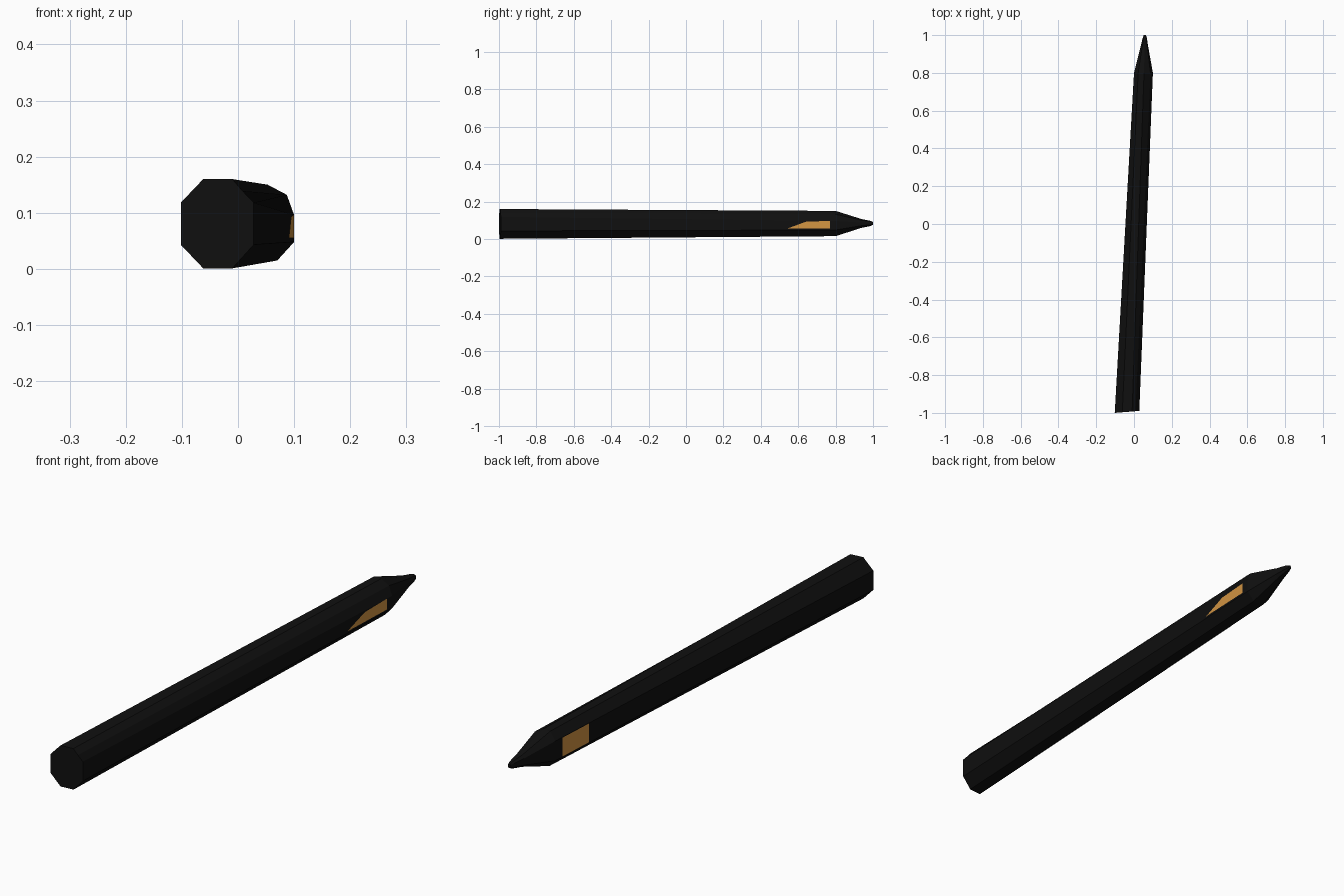
import bpy

if "Cube" in bpy.data.objects:
    bpy.data.objects.remove(bpy.data.objects["Cube"])


def material(name, color):
    m = bpy.data.materials.new(name)
    m.diffuse_color = (*color, 1)
    m.use_nodes = True
    m.node_tree.nodes["Principled BSDF"].inputs["Base Color"].default_value = m.diffuse_color
    return m


def mesh_object(name, verts, faces, mat):
    me = bpy.data.meshes.new(name)
    me.from_pydata(verts, [], faces)
    me.materials.append(mat)
    ob = bpy.data.objects.new(name, me)
    bpy.context.collection.objects.link(ob)
    return ob


def loft(name, rings, mat):
    n = len(rings[0])
    verts = [v for ring in rings for v in ring]
    faces = [(r * n + i, r * n + (i + 1) % n, (r + 1) * n + (i + 1) % n, (r + 1) * n + i)
             for r in range(len(rings) - 1) for i in range(n)]
    last = (len(rings) - 1) * n
    faces += [tuple(reversed(range(n))), tuple(range(last, last + n))]
    return mesh_object(name, verts, faces, mat)


black = material("black", (0.005, 0.005, 0.005))
amber = material("amber", (0.65, 0.3, 0.055))

# Faceted cross-sections (x, z) of the butt and the shoulder
butt = [(-0.062, 0.16), (-0.01, 0.16), (0.008, 0.139), (0.028, 0.118), (0.028, 0.043),
        (-0.01, 0.001), (-0.062, 0.001), (-0.102, 0.043), (-0.102, 0.118)]
shoulder = [(0.022, 0.15), (0.053, 0.15), (0.087, 0.132), (0.1, 0.096), (0.1, 0.048),
            (0.07, 0.015), (0.025, 0.015), (0.0, 0.042), (0.0, 0.118)]


def nib_ring(y, rx, rz, cx, cz):
    # shrink the shoulder section around the nib axis
    return [(cx + (x - 0.05) / 0.05 * rx, y, cz + (z - 0.0825) / 0.0675 * rz)
            for x, z in shoulder]


# Tapered barrel with its pointed nib
rings = [[(x, -1 + 0.08 * (x + 0.102), z) for x, z in butt],
         [(x, 0.8, z) for x, z in shoulder],
         nib_ring(0.94, 0.020, 0.023, 0.055, 0.083),
         nib_ring(0.985, 0.011, 0.014, 0.057, 0.083),
         nib_ring(1.0, 0.006, 0.008, 0.057, 0.083)]
# loft runs clockwise seen from the butt, so reverse for outward normals
loft("barrel", [list(reversed(r)) for r in rings], black)


# Amber windows lying on the two side flats
def window(name, outline, x_butt, x_shoulder, side):
    verts = [(x_butt + (x_shoulder - x_butt) * (y + 0.99) / 1.79 + side * 0.001, y, z)
             for y, z in outline]
    face = tuple(range(len(verts)))
    mesh_object(name, verts, [face if side > 0 else face[::-1]], amber)


window("right_window", [(0.54, 0.055), (0.77, 0.055), (0.77, 0.097), (0.64, 0.092)],
       0.028, 0.1, 1)
window("left_window", [(0.61, 0.043), (0.76, 0.043), (0.76, 0.117), (0.61, 0.117)],
       -0.102, 0.0, -1)
